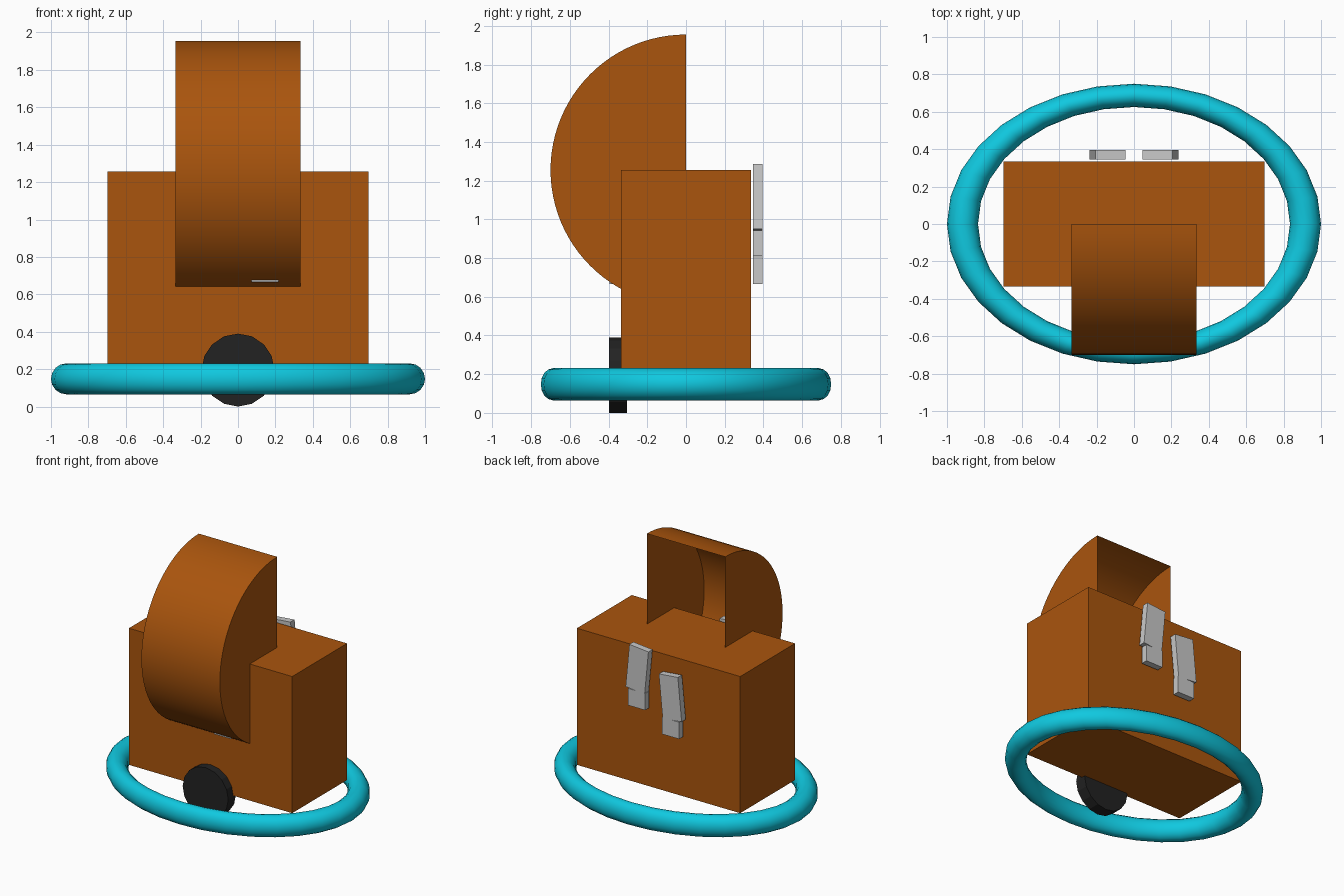
import bpy, bmesh, math
from mathutils import Matrix

if "Cube" in bpy.data.objects:
    bpy.data.objects.remove(bpy.data.objects["Cube"], do_unlink=True)


def material(name, rgb):
    m = bpy.data.materials.new(name)
    m.use_nodes = True
    m.diffuse_color = (*rgb, 1)
    bsdf = next(n for n in m.node_tree.nodes if n.type == 'BSDF_PRINCIPLED')
    bsdf.inputs["Base Color"].default_value = (*rgb, 1)
    return m


BROWN = material("orange brown", (0.40, 0.09, 0.004))
CYAN = material("bright cyan", (0.005, 0.58, 0.74))
GREY = material("light grey", (0.58, 0.58, 0.58))
BLACK = material("soft black", (0.016, 0.016, 0.016))


def finish(obj, name, mat, smooth=False):
    obj.name = obj.data.name = name
    obj.data.materials.append(mat)
    if smooth:
        bpy.ops.object.select_all(action='DESELECT')
        obj.select_set(True)
        bpy.context.view_layer.objects.active = obj
        bpy.ops.object.shade_smooth_by_angle(angle=math.radians(35))
    return obj


def from_bmesh(bm, name, mat, smooth=False):
    mesh = bpy.data.meshes.new(name)
    bm.to_mesh(mesh)
    bm.free()
    obj = bpy.data.objects.new(name, mesh)
    bpy.context.collection.objects.link(obj)
    return finish(obj, name, mat, smooth)


def box(name, mat, center, size, tilt=0, turn=0):
    """Box tilted about its own y axis, then turned about the world z axis."""
    bm = bmesh.new()
    bmesh.ops.create_cube(bm, size=1)
    bm.transform(Matrix.Rotation(turn, 4, 'Z') @ Matrix.Translation(center)
                 @ Matrix.Rotation(tilt, 4, 'Y') @ Matrix.Diagonal((*size, 1)))
    return from_bmesh(bm, name, mat)


# Body
box("body", BROWN, (0, 0, 0.728), (1.395, 0.67, 1.055))

# Hood: half-drum shell, open at the back
RADIUS, HALF_WIDTH, HUB, STEPS = 0.7, 0.335, 1.255, 48
bm = bmesh.new()
rims = []
for x in (-HALF_WIDTH, HALF_WIDTH):
    angles = [math.pi * i / STEPS for i in range(STEPS + 1)]
    rims.append([bm.verts.new((x, -RADIUS * math.sin(a), HUB + RADIUS * math.cos(a)))
                 for a in angles])
left, right = rims
bm.faces.new(left)
bm.faces.new(right[::-1])
for i in range(STEPS):
    bm.faces.new((left[i + 1], left[i], right[i], right[i + 1]))
bmesh.ops.recalc_face_normals(bm, faces=bm.faces)
from_bmesh(bm, "hood", BROWN, True)

# Oval ring around the base
bpy.ops.mesh.primitive_torus_add(major_radius=0.917, minor_radius=0.083,
                                 major_segments=32, minor_segments=16,
                                 location=(0, 0, 0.148))
ring = bpy.context.object
ring.scale.y = 0.75
finish(ring, "base_ring", CYAN, True)

# Front wheel
bpy.ops.mesh.primitive_cylinder_add(vertices=16, radius=0.195, depth=0.092,
                                    location=(0, -0.351, 0.195),
                                    rotation=(math.pi / 2, 0, 0))
finish(bpy.context.object, "front_wheel", BLACK)

# Two straps per face, one higher than the other; the front pair is half a turn round
TILT = math.radians(5.5)
for face, turn in (("back", 0), ("front", math.pi)):
    for level, side, drop in (("high", 1, 0), ("low", -1, 0.145)):
        box(f"{face}_{level}_strap", GREY, (side * 0.142, 0.37, 1.11 - drop),
            (0.163, 0.05, 0.336), -side * TILT, turn)
        box(f"{face}_{level}_strap_end", GREY, (side * 0.145, 0.37, 0.877 - drop),
            (0.145, 0.05, 0.13), 0, turn)
